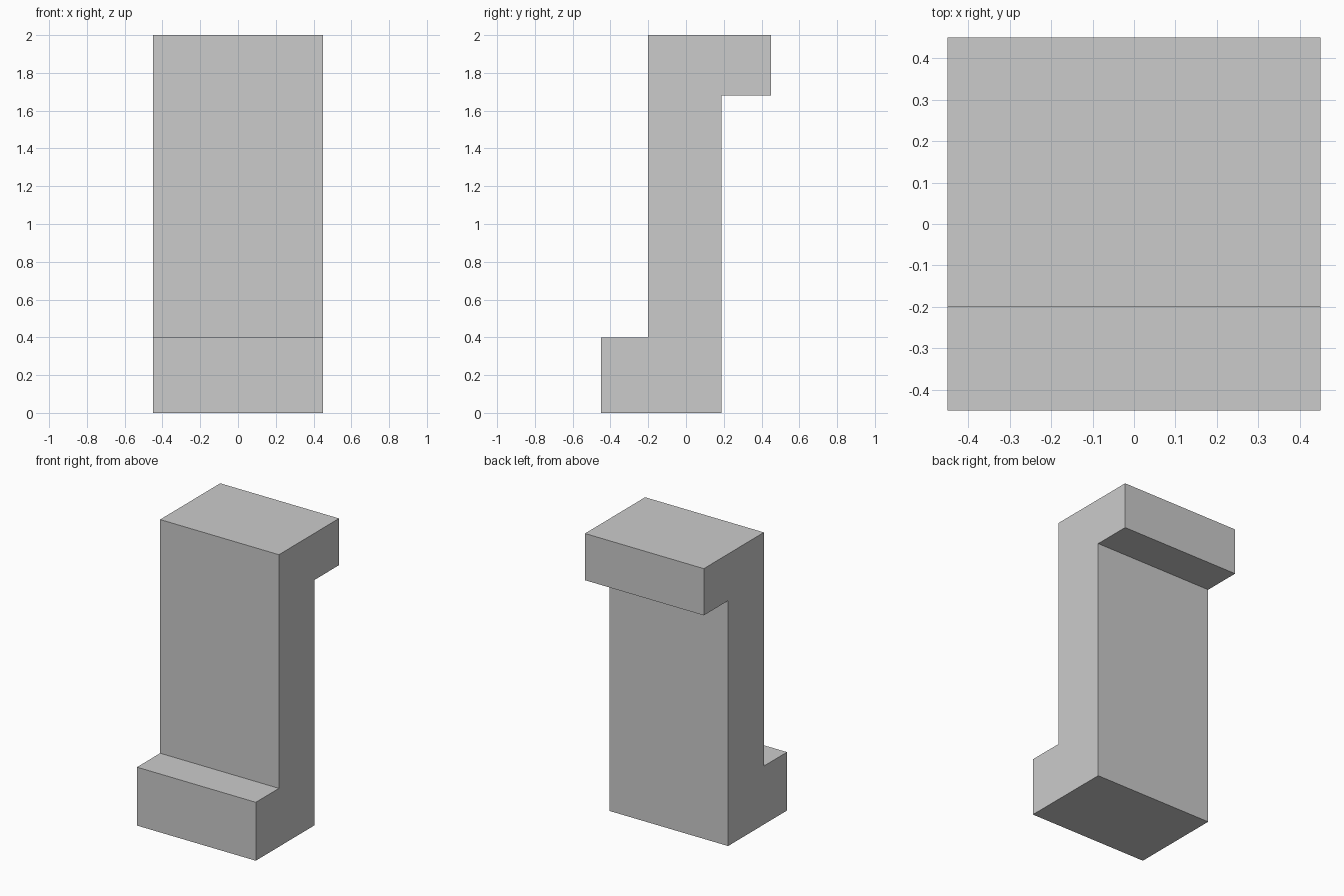
import bpy, bmesh

if "Cube" in bpy.data.objects:
    bpy.data.objects.remove(bpy.data.objects["Cube"])

# Z-shaped side profile (y, z), running from the foot up to the top ledge
HALF_WIDTH = 0.45
profile = [(-0.45, 0), (0.187, 0), (0.187, 1.68), (0.45, 1.68),
           (0.45, 2), (-0.2, 2), (-0.2, 0.4), (-0.45, 0.4)]

# Extrude the profile across the full width
bm = bmesh.new()
side = bm.faces.new([bm.verts.new((-HALF_WIDTH, y, z)) for y, z in profile])
ext = bmesh.ops.extrude_face_region(bm, geom=[side], use_keep_orig=True)
verts = [g for g in ext["geom"] if isinstance(g, bmesh.types.BMVert)]
bmesh.ops.translate(bm, verts=verts, vec=(2 * HALF_WIDTH, 0, 0))
bmesh.ops.recalc_face_normals(bm, faces=bm.faces)

mesh = bpy.data.meshes.new("stepped_block")
bm.to_mesh(mesh)
bm.free()
block = bpy.data.objects.new("stepped_block", mesh)
bpy.context.collection.objects.link(block)
